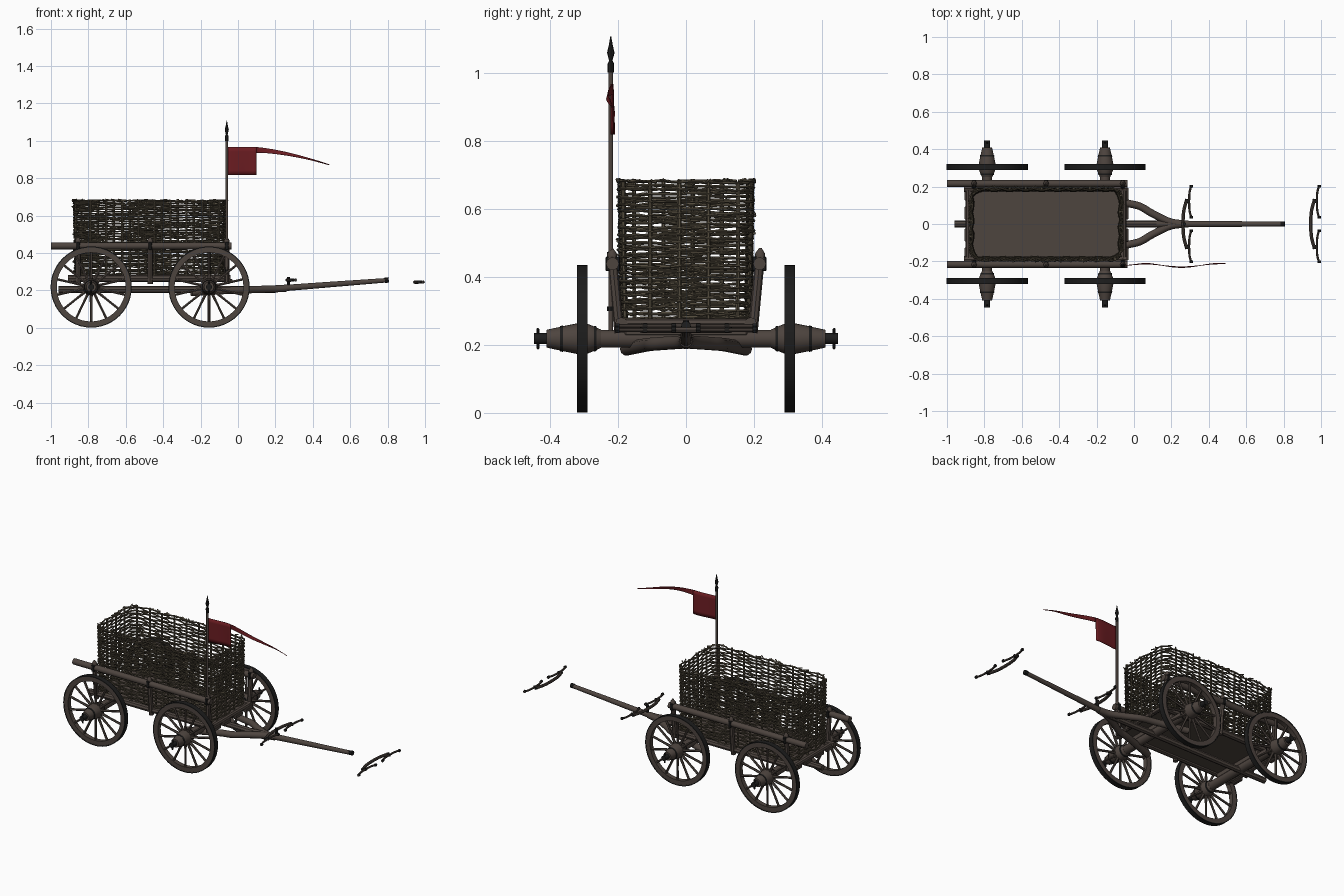
import bpy, bmesh, math, random
from mathutils import Vector, Matrix

if "Cube" in bpy.data.objects:
    bpy.data.objects.remove(bpy.data.objects["Cube"])
random.seed(4)
S = (1, -1)

def material(name, c):
    m = bpy.data.materials.new(name)
    m.diffuse_color = (*c, 1)
    m.use_nodes = True
    m.node_tree.nodes["Principled BSDF"].inputs["Base Color"].default_value = m.diffuse_color
    return m

WOOD = material("wood", (0.075, 0.058, 0.049))
IRON = material("iron", (0.012, 0.012, 0.012))
WICKER = material("wicker", (0.085, 0.07, 0.046))
CLOTH = material("cloth", (0.15, 0.012, 0.016))

def add(name, me, mat, smooth=True):
    ob = bpy.data.objects.new(name, me)
    bpy.context.collection.objects.link(ob)
    me.materials.clear()
    me.materials.append(mat)
    if smooth:
        me.shade_smooth()
        me.set_sharp_from_angle(angle=math.radians(40))
    return ob

def tubes(name, paths, r, mat, res=2, cyclic=False):
    """Round bars along point paths; a point may carry a 4th value, its radius factor."""
    cu = bpy.data.curves.new(name, 'CURVE')
    cu.dimensions = '3D'
    cu.bevel_depth, cu.bevel_resolution, cu.use_fill_caps = r, res, True
    for path in paths:
        sp = cu.splines.new('POLY')
        sp.points.add(len(path) - 1)
        for p, q in zip(sp.points, path):
            p.co = (*q[:3], 1)
            p.radius = q[3] if len(q) > 3 else 1
        sp.use_cyclic_u = cyclic
    tmp = bpy.data.objects.new("tmp", cu)
    bpy.context.collection.objects.link(tmp)
    me = bpy.data.meshes.new_from_object(tmp.evaluated_get(bpy.context.evaluated_depsgraph_get()))
    bpy.data.objects.remove(tmp)
    return add(name, me, mat)

def boxes(name, items, mat):
    bm = bmesh.new()
    for c, s in items:
        bmesh.ops.create_cube(bm, size=1, matrix=Matrix.Translation(c) @ Matrix.Diagonal((*s, 1)))
    bmesh.ops.bevel(bm, geom=bm.edges[:], offset=0.003, segments=1, affect='EDGES')
    me = bpy.data.meshes.new(name)
    bm.to_mesh(me)
    bm.free()
    return add(name, me, mat, False)

def lathe(name, profiles, mat, n=24, axis='Y', closed=False):
    """Revolve (radius, height) profiles about the y or z axis."""
    bm = bmesh.new()
    for prof in profiles:
        rings = []
        for r, h in prof:
            a = [2 * math.pi * i / n for i in range(n)]
            rings.append([bm.verts.new((r * math.cos(t), h, r * math.sin(t)) if axis == 'Y'
                                       else (r * math.cos(t), r * math.sin(t), h)) for t in a])
        for k in range(len(rings) if closed else len(rings) - 1):
            A, B = rings[k], rings[(k + 1) % len(rings)]
            for i in range(n):
                j = (i + 1) % n
                bm.faces.new((A[i], A[j], B[j], B[i]))
        if not closed:
            bm.faces.new(rings[0])
            bm.faces.new(rings[-1])
    bmesh.ops.recalc_face_normals(bm, faces=bm.faces[:])
    me = bpy.data.meshes.new(name)
    bm.to_mesh(me)
    bm.free()
    return add(name, me, mat)

def smooth_path(pts, n=6):
    """Catmull-Rom resampling of a short control path."""
    P = [Vector(p) for p in pts]
    P = [2 * P[0] - P[1]] + P + [2 * P[-1] - P[-2]]
    out = []
    for a, b, c, d in zip(P, P[1:], P[2:], P[3:]):
        for i in range(n):
            t = i / n
            out.append(tuple(0.5 * (2*b + (c-a)*t + (2*a-5*b+4*c-d)*t*t + (3*b-a-3*c+d)*t**3)))
    return out + [tuple(P[-2])]

# wheel parts, modelled once around the y axis with the outside at +y
W = 0.305
def ring(ri, ro, h):
    return [(ri, W - h), (ro, W - h), (ro, W + h), (ri, W + h)]
spokes = []
for i in range(14):
    a = 2 * math.pi * (i + 0.5) / 14
    spokes.append([(r * math.cos(a), W, r * math.sin(a), f)
                   for r, f in ((0.03, 1.2), (0.11, 0.9), (0.195, 1))])
wheel = [
    lathe("wheel_rim", [ring(0.184, 0.212, 0.0145)], WOOD, 48, closed=True),
    lathe("wheel_tyre", [ring(0.2115, 0.217, 0.016)], IRON, 48, closed=True),
    tubes("wheel_spokes", spokes, 0.0075, WOOD, 1),
    lathe("wheel_hub", [[(0.027, 0.25), (0.036, 0.27), (0.044, 0.29), (0.045, 0.32),
                         (0.037, 0.36), (0.026, 0.41)]], WOOD),
    lathe("hub_bands", [[(0.03, 0.263), (0.036, 0.263), (0.038, 0.270), (0.03, 0.270)],
                        [(0.03, 0.362), (0.039, 0.362), (0.037, 0.370), (0.03, 0.370)]], IRON),
    lathe("axle_tip", [[(0.016, 0.40), (0.016, 0.447)]], IRON, 12),
    boxes("linchpin", [((0, 0.435, 0), (0.011, 0.008, 0.064))], IRON)]
for ob in wheel:
    for x in (-0.785, -0.155):
        for rot in (0, math.pi):
            if x == -0.785 and rot == 0:
                continue
            c = ob.copy()
            bpy.context.collection.objects.link(c)
            c.location, c.rotation_euler = (x, 0, 0.218), (0, 0, rot)
    ob.location = (-0.785, 0, 0.218)

# axles, bolsters and central reach
tubes("axles", [[(x, -0.255, 0.218), (x, 0.255, 0.218)] for x in (-0.785, -0.155)], 0.027, WOOD, 3)
boxes("bolsters", [((x, 0, 0.242), (0.05, 0.36, 0.03)) for x in (-0.785, -0.155)], WOOD)
tubes("reach", [[(-0.96, 0, 0.205), (0.2, 0, 0.205)]], 0.018, WOOD, 2)

# forked draught pole
tubes("draught_pole", [[(0.12, 0, 0.205, 1.2), (0.24, 0, 0.212, 1.15), (0.5, 0, 0.232, 1), (0.805, 0, 0.255, 0.8)]],
      0.0155, WOOD, 3)
tubes("pole_fork", [smooth_path([(0.26, 0, 0.212), (0.19, s * 0.012, 0.208), (0.1, s * 0.055, 0.205),
                                 (0.03, s * 0.095, 0.202), (-0.05, s * 0.115, 0.2), (-0.25, s * 0.175, 0.188)])
                    for s in S], 0.02, WOOD, 3)
tubes("pole_tip_band", [[(0.785, 0, 0.254), (0.806, 0, 0.256)]], 0.0145, IRON, 2)

# swingletrees near the fork and out at the pole's end
for tag, x, z in (("rear", 0.262, 0.255), ("front", 0.945, 0.244)):
    tubes(tag + "_swingletree", [smooth_path([(x + 0.02, -0.13, z, ), (x + 0.004, -0.07, z), (x, 0, z),
                                              (x + 0.004, 0.07, z), (x + 0.02, 0.13, z)], 4)], 0.009, WOOD, 2)
    tubes(tag + "_singletrees", [smooth_path([(x + 0.045, s * 0.03, z), (x + 0.034, s * 0.08, z),
                                              (x + 0.034, s * 0.16, z), (x + 0.045, s * 0.208, z)], 4)
                                 for s in S], 0.006, WOOD, 2)
    links = [[(x + 0.012, s * 0.12, z), (x + 0.038, s * 0.12, z)] for s in S]
    ends = [[(x + 0.045, s * y - 0.006, z), (x + 0.045, s * y + 0.006, z)] for s in S for y in (0.036, 0.202)]
    caps = [[(x + 0.018, s * 0.122, z), (x + 0.02, s * 0.134, z)] for s in S]
    tubes(tag + "_swingletree_irons", links + ends + caps, 0.009, IRON, 1)
tubes("swingletree_pin", [[(0.27, 0, 0.2), (0.27, 0, 0.272)]], 0.009, IRON, 2)

# wagon bed
boxes("bed_floor", [((-0.475, 0, 0.264), (0.82, 0.36, 0.012))], WOOD)
tubes("bed_sills", [[(-0.91, s * 0.19, 0.263), (-0.04, s * 0.19, 0.263)] for s in S], 0.018, WOOD, 2)
tubes("bed_crossbars", [[(x, -0.205, 0.263), (x, 0.205, 0.263)] for x in (-0.885, -0.055)], 0.015, WOOD, 2)
boxes("end_cleats", [((x, y, 0.25), (0.02, 0.07, 0.022)) for x in (-0.895, -0.04)
                     for y in (-0.16, -0.06, 0.06, 0.16)], WOOD)

# side rails carried on leaning pointed posts
tubes("side_rails", [[(-1.0, s * 0.216, 0.438), (-0.035, s * 0.216, 0.438)] for s in S], 0.019, WOOD, 3)
tubes("side_posts", [[(x, s * 0.196, 0.235), (x, s * 0.217, 0.455), (x, s * 0.218, 0.468),
                      (x, s * 0.2185, 0.484, 0.3)] for s in S for x in (-0.855, -0.47, -0.06)], 0.0145, WOOD, 2)
boxes("post_clamps", [((x, s * 0.215, 0.438), (0.018, 0.043, 0.043)) for s in S for x in (-0.855, -0.47, -0.06)], IRON)

# wicker basket: upright stakes with withies woven in and out
CX, HX, HY, R, N = -0.47, 0.395, 0.183, 0.05, 26
def outline(u):
    """Point and outward normal at fraction u of a rounded rectangle."""
    a, b, q = 2 * (HX - R), 2 * (HY - R), math.pi * R / 2
    d = (u % 1) * (2 * a + 2 * b + 4 * q)
    for k, (L, cx, cy) in enumerate(((a, 1, -1), (b, 1, 1), (a, -1, 1), (b, -1, -1))):
        n0 = Vector((0, -1)) if k == 0 else Vector((1, 0)) if k == 1 else Vector((0, 1)) if k == 2 else Vector((-1, 0))
        t = Vector((-n0.y, n0.x))
        c = Vector((cx * (HX - R), cy * (HY - R)))
        if d < L:
            return c + n0 * R - t * (L - d), n0
        d -= L
        if d < q:
            n = Matrix.Rotation(d / R, 2) @ n0
            return c + n * R, n
        d -= q
    return c, n0

def weave(u, z, off):
    p, n = outline(u)
    p = p + n * (off + 0.006 * (z - 0.27) / 0.4)
    return (CX + p.x, p.y, z)

tubes("basket_stakes", [[weave((i + 0.3) / N, 0.265, 0), weave((i + 0.3) / N, 0.45, 0.002),
                         weave((i + 0.3) / N, 0.675 + random.uniform(0, 0.014), 0)] for i in range(N)],
      0.0062, WICKER, 1)
rows, M = 37, N * 4
withies = []
for r in range(rows):
    z0 = 0.28 + 0.398 * r / (rows - 1)
    start, ph = random.random(), random.uniform(0, 6)
    path = []
    for i in range(M + 7):   # the ends overlap and stick out a little
        u = start + i / M
        off = 0.0085 * math.cos(math.pi * (u - 0.3 / N) * N + math.pi * r)
        if i in (0, M + 6):
            off = random.uniform(0.008, 0.016)
        z = z0 + 0.003 * math.sin(ph + 6.28 * 3 * u) + random.uniform(-0.0025, 0.0025)
        path.append((*weave(u, z, off), random.uniform(0.8, 1.15)))
    withies.append(path)
tubes("basket_withies", withies, 0.0044, WICKER, 1)
# broken twig ends along the rim and sides
twigs = []
for i in range(150):
    u, z = random.random(), 0.681 if i < 80 else random.uniform(0.29, 0.67)
    twigs.append([weave(u, z, -0.004), weave(u + random.uniform(-0.02, 0.02), z + random.uniform(-0.004, 0.006),
                                             random.uniform(0.006, 0.015))])
tubes("basket_twigs", twigs, 0.004, WICKER, 0)

# flagstaff with spear finial
FX, FY = -0.06, -0.221
tubes("flagstaff", [[(FX, FY, 0.24), (FX, FY, 1.02)]], 0.0075, WOOD, 3)
fin = lathe("finial", [[(0.009, 1.0), (0.010, 1.025), (0.005, 1.035), (0.011, 1.058), (0.006, 1.08), (0.001, 1.108)]],
            IRON, 8, 'Z')
fin.location = (FX, FY, 0)
tubes("staff_bands", [[(FX, FY, z), (FX, FY, z + 0.012)] for z in (0.3, 0.46)], 0.0105, IRON, 2)

# pennant: square body with a long tapering tail
bm = bmesh.new()
prev = None
def column(x, lo, hi):
    t = x - FX
    cols = []
    for k in range(7):
        f = k / 6
        y = FY + 0.012 * math.sin(t * 15) * min(1, t * 8) * (1 - 0.4 * f)
        cols.append(bm.verts.new((x, y, lo + (hi - lo) * f)))
    return cols
top = lambda x: 0.967 - 0.095 * max(0, (x - 0.08) / 0.41) ** 1.5
spans = [(-0.055 + 0.155 * i / 10, None) for i in range(11)] + [(0.1 + 0.39 * i / 24, i / 24) for i in range(25)]
for x, t in spans:
    lo = 0.818 if t is None else top(x) - 0.028 * (1 - t) - 0.002
    cur = column(x, lo, top(x))
    if prev and t != 0:
        for k in range(6):
            bm.faces.new((prev[k], cur[k], cur[k + 1], prev[k + 1]))
    prev = cur
me = bpy.data.meshes.new("pennant")
bm.to_mesh(me)
bm.free()
flag = add("pennant", me, CLOTH)
mod = flag.modifiers.new("thickness", 'SOLIDIFY')
mod.thickness, mod.offset = 0.003, 0
